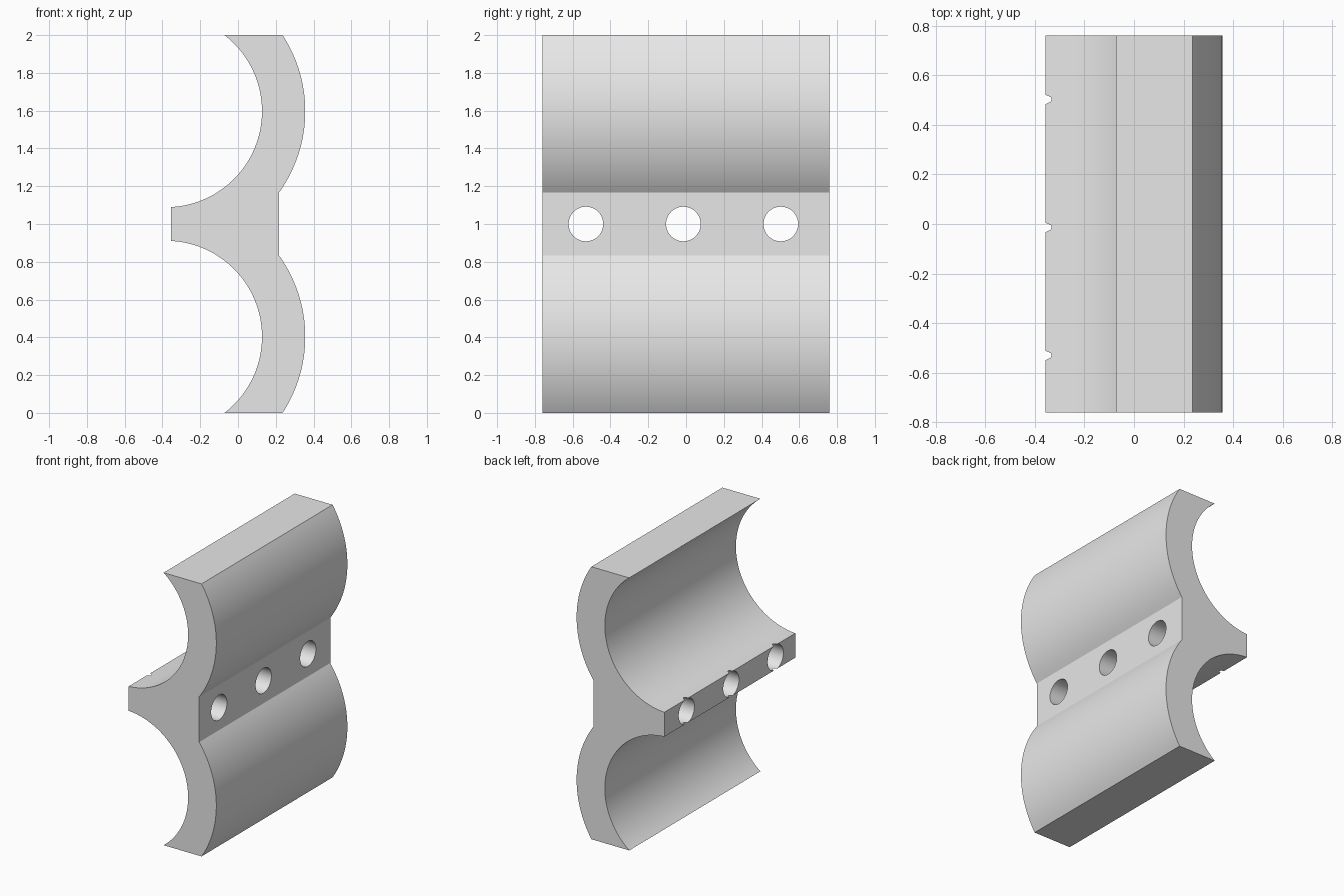
import bpy, bmesh
from math import acos, asin, cos, sin, pi
from mathutils import Matrix

cube = bpy.data.objects.get("Cube")
if cube:
    bpy.data.objects.remove(cube)

HALF_LEN = 0.76                  # half length along y
CX, CZ = -0.381, 1.597           # shared centre of the upper arcs
R_IN, R_OUT = 0.508, 0.737
TIP_X, WEB_X = -0.356, 0.217     # flat ends of the central web
HOLE_R = 0.0915
HOLE_YS = (-0.53, -0.014, 0.502)

grey = bpy.data.materials.new("plain grey")
grey.use_nodes = True
colour = (0.8, 0.8, 0.8, 1)
grey.diffuse_color = colour
grey.node_tree.nodes["Principled BSDF"].inputs["Base Color"].default_value = colour


def arc(radius, start, end, steps):
    angles = [start + (end - start) * i / steps for i in range(steps + 1)]
    return [(CX + radius * cos(a), CZ + radius * sin(a)) for a in angles]


def make_object(name, bm):
    bmesh.ops.recalc_face_normals(bm, faces=bm.faces)
    mesh = bpy.data.meshes.new(name)
    bm.to_mesh(mesh)
    bm.free()
    mesh.materials.append(grey)
    obj = bpy.data.objects.new(name, mesh)
    bpy.context.collection.objects.link(obj)
    return obj


# Cross-section: upper half from web to tip, then mirrored about z = 1
rise = 2 - CZ
upper = arc(R_OUT, -acos((WEB_X - CX) / R_OUT), asin(rise / R_OUT), 40)
upper += arc(R_IN, asin(rise / R_IN), -acos((TIP_X - CX) / R_IN), 64)
profile = upper + [(x, 2 - z) for x, z in reversed(upper)]

# Double cradle body, extruded along y
bm = bmesh.new()
face = bm.faces.new([bm.verts.new((x, -HALF_LEN, z)) for x, z in profile])
ext = bmesh.ops.extrude_face_region(bm, geom=[face], use_keep_orig=True)
moved = [v for v in ext["geom"] if isinstance(v, bmesh.types.BMVert)]
bmesh.ops.translate(bm, verts=moved, vec=(0, 2 * HALF_LEN, 0))
body = make_object("double_cradle_clamp", bm)

# Bolt holes through the web
bm = bmesh.new()
for y in HOLE_YS:
    bmesh.ops.create_cone(
        bm, cap_ends=True, segments=64, radius1=HOLE_R, radius2=HOLE_R, depth=1.2,
        matrix=Matrix.Translation((0, y, 1)) @ Matrix.Rotation(pi / 2, 4, "Y"))
cutter = make_object("bolt_hole_cutter", bm)
cutter.hide_render = True

cut = body.modifiers.new("bolt_holes", "BOOLEAN")
cut.operation = "DIFFERENCE"
cut.solver = "EXACT"
cut.object = cutter

bpy.ops.object.select_all(action="DESELECT")
body.select_set(True)
bpy.context.view_layer.objects.active = body
bpy.ops.object.modifier_apply(modifier=cut.name)
bpy.data.objects.remove(cutter)

# Smooth curved walls, crisp edges
bpy.ops.object.shade_smooth_by_angle(angle=pi / 7)
